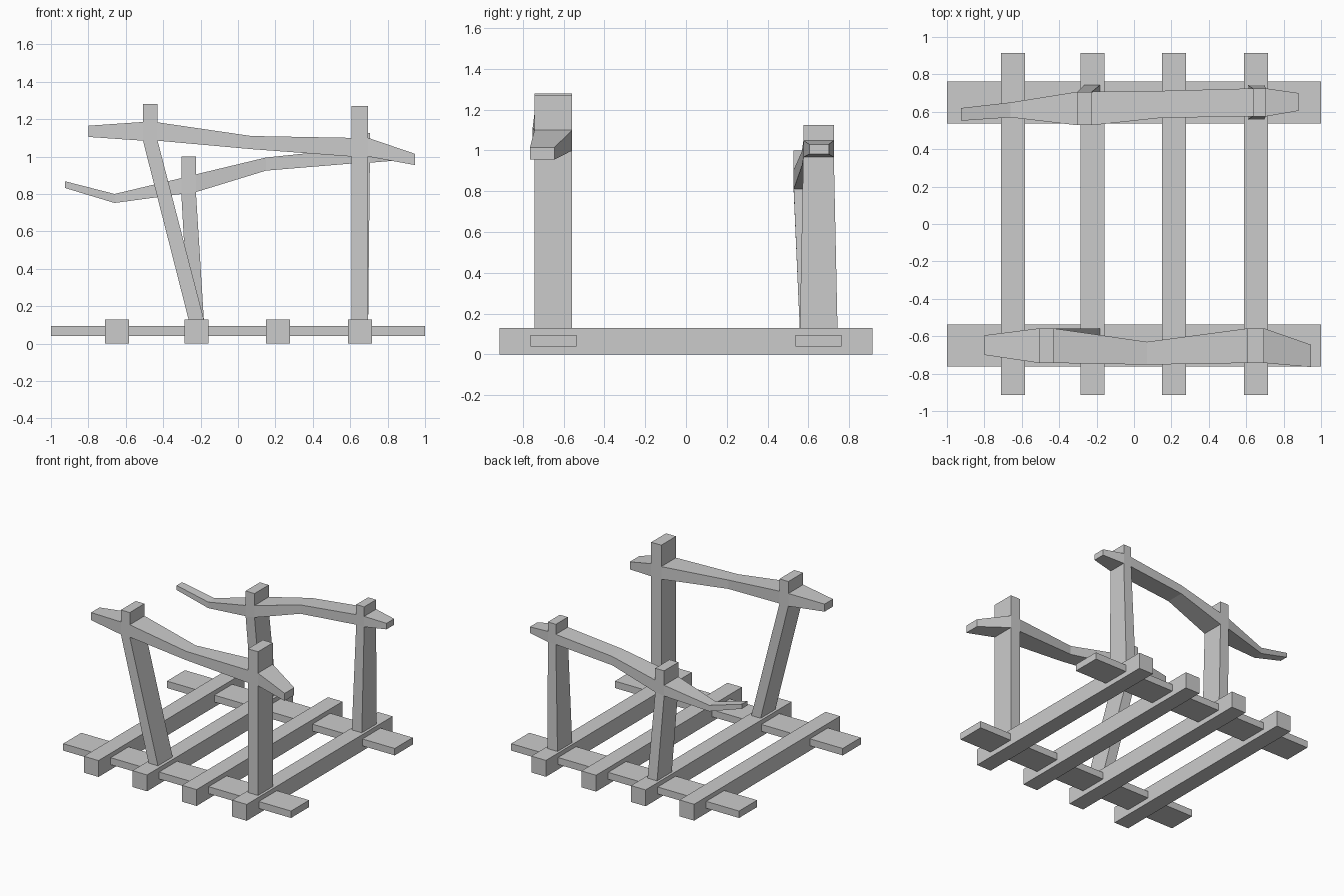
import bpy, bmesh

if "Cube" in bpy.data.objects:
    bpy.data.objects.remove(bpy.data.objects["Cube"])


def box(name, x0, x1, y0, y1, z0, z1):
    bpy.ops.mesh.primitive_cube_add(size=1, location=((x0 + x1) / 2, (y0 + y1) / 2, (z0 + z1) / 2))
    ob = bpy.context.object
    ob.name = name
    ob.scale = (x1 - x0, y1 - y0, z1 - z0)
    bpy.ops.object.transform_apply(location=False, rotation=False, scale=True)


def side_frame(name, stations, posts):
    """Loft a rail through (x, y0, y1, z0, z1), then extrude posts from its segments."""
    bm = bmesh.new()
    rings = [[bm.verts.new((x, y, z)) for y, z in ((a, c), (b, c), (b, d), (a, d))]
             for x, a, b, c, d in stations]
    bm.faces.new(rings[0])
    bm.faces.new(rings[-1][::-1])
    segments = [[bm.faces.new((r[i], r[(i + 1) % 4], s[(i + 1) % 4], s[i])) for i in range(4)]
                for r, s in zip(rings, rings[1:])]

    def extrude(face, x0, x1, y0, y1, z):
        c = face.calc_center_median()
        new = bmesh.ops.extrude_discrete_faces(bm, faces=[face])['faces'][0]
        for v in new.verts:
            v.co = (x1 if v.co.x > c.x else x0, y1 if v.co.y > c.y else y0, z)

    for seg, foot, top in posts:
        _, y0, y1, _, _ = stations[seg]
        extrude(segments[seg][0], *foot, 0.12)
        extrude(segments[seg][2], stations[seg][0], stations[seg + 1][0], y0, y1, top)
    bmesh.ops.recalc_face_normals(bm, faces=bm.faces)
    me = bpy.data.meshes.new(name)
    bm.to_mesh(me)
    bm.free()
    bpy.context.collection.objects.link(bpy.data.objects.new(name, me))


# Base planks and cross beams
box("front_base_plank", -1, 1, -0.763, -0.537, 0.04, 0.095)
box("back_base_plank", -1, 1, 0.537, 0.763, 0.04, 0.095)
for i, x in enumerate((-0.648, -0.222, 0.213, 0.653)):
    box(f"cross_beam_{i + 1}", x - 0.064, x + 0.064, -0.915, 0.915, 0, 0.13)

# Front railing with leaning left post and upright right post
side_frame("front_railing", [
    (-0.80, -0.70, -0.595, 1.105, 1.165),
    (-0.508, -0.743, -0.558, 1.085, 1.185),
    (-0.43, -0.743, -0.558, 1.085, 1.183),
    (0.07, -0.752, -0.63, 1.04, 1.11),
    (0.608, -0.743, -0.558, 1.0, 1.10),
    (0.696, -0.743, -0.558, 1.0, 1.10),
    (0.945, -0.765, -0.645, 0.955, 1.015),
], [(1, (-0.262, -0.18, -0.743, -0.558), 1.28),
    (4, (0.608, 0.696, -0.743, -0.558), 1.27)])

# Back railing, lower and crooked
side_frame("back_railing", [
    (-0.925, 0.552, 0.62, 0.832, 0.868),
    (-0.66, 0.57, 0.65, 0.752, 0.80),
    (-0.303, 0.528, 0.707, 0.80, 0.885),
    (-0.225, 0.528, 0.707, 0.81, 0.905),
    (0.15, 0.568, 0.712, 0.925, 0.995),
    (0.635, 0.575, 0.725, 0.965, 1.045),
    (0.705, 0.575, 0.725, 0.967, 1.05),
    (0.88, 0.605, 0.70, 0.982, 1.03),
], [(2, (-0.265, -0.182, 0.558, 0.743), 1.0),
    (5, (0.608, 0.696, 0.558, 0.743), 1.125)])
